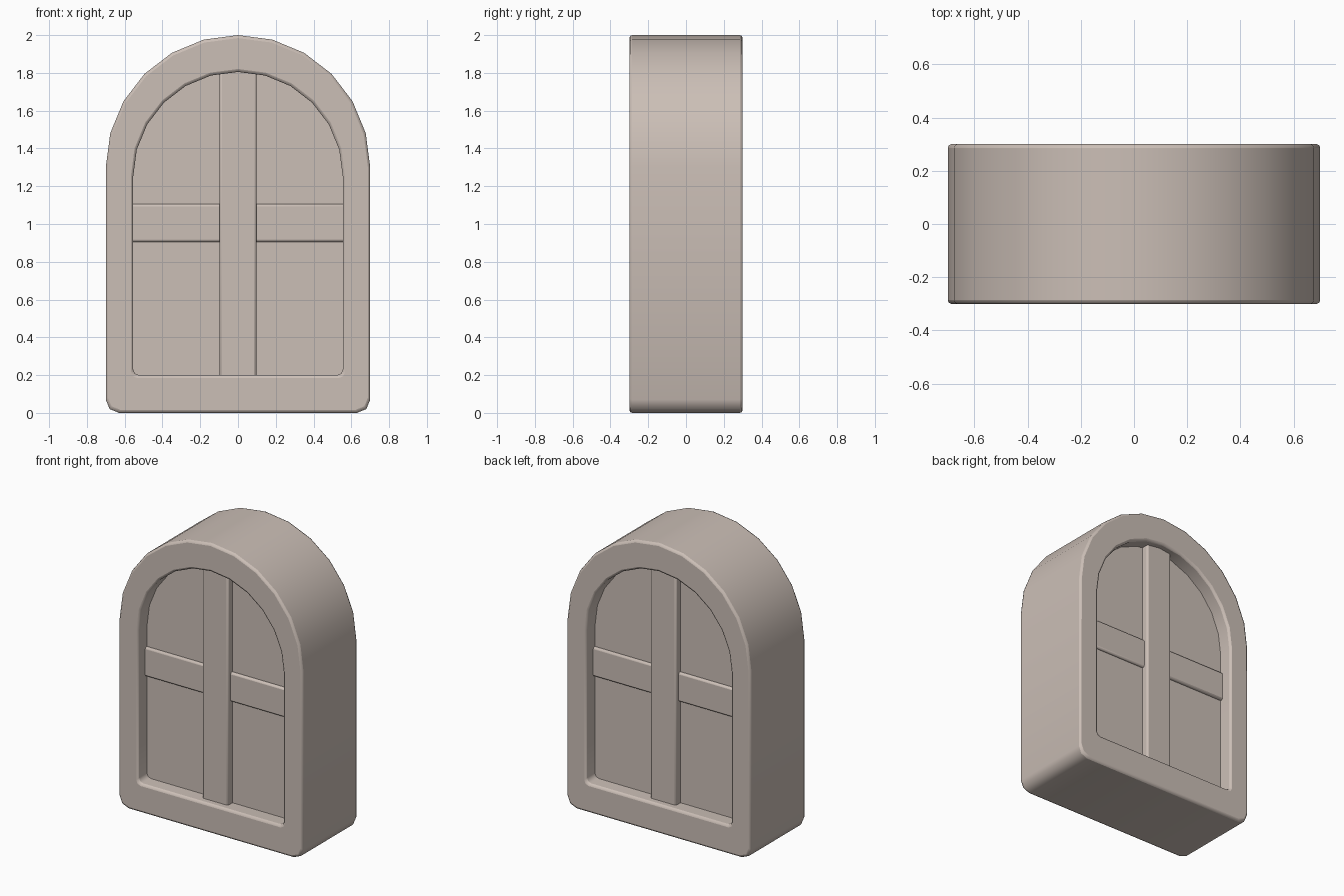
import bpy, bmesh, math

if "Cube" in bpy.data.objects:
    bpy.data.objects.remove(bpy.data.objects["Cube"])

stone = bpy.data.materials.new("warm_grey_stone")
stone.diffuse_color = (0.60, 0.52, 0.47, 1)
stone.use_nodes = True
stone.node_tree.nodes["Principled BSDF"].inputs["Base Color"].default_value = stone.diffuse_color


def arch(half, base, spring, corner):
    """Closed arch outline in x/z: semicircle top, clipped round bottom corners."""
    pts = [(half * math.cos(math.radians(a)), spring + half * math.sin(math.radians(a)))
           for a in range(0, 181, 15)]
    for cx, start in ((-half + corner, 180), (half - corner, 270)):
        for k in range(3):
            a = math.radians(start + 45 * k)
            pts.append((cx + corner * math.cos(a), base + corner + corner * math.sin(a)))
    return pts


def finish(name, bm, bevel):
    bmesh.ops.recalc_face_normals(bm, faces=bm.faces)
    mesh = bpy.data.meshes.new(name)
    bm.to_mesh(mesh)
    bm.free()
    mesh.materials.append(stone)
    ob = bpy.data.objects.new(name, mesh)
    bpy.context.collection.objects.link(ob)
    bpy.context.view_layer.objects.active = ob
    ob.select_set(True)
    bpy.ops.object.shade_smooth_by_angle(angle=math.radians(50))
    ob.select_set(False)
    if bevel:
        m = ob.modifiers.new("soft_edges", 'BEVEL')
        m.width, m.segments = bevel, 2
        m.limit_method, m.angle_limit = 'ANGLE', math.radians(60)
        # bevel before the smoothing step
        ob.modifiers.move(len(ob.modifiers) - 1, 0)
    return ob


def loop(bm, pts, y):
    return [bm.verts.new((x, y, z)) for x, z in pts]


def bridge(bm, a, b):
    for i in range(len(a)):
        j = (i + 1) % len(a)
        bm.faces.new((a[i], a[j], b[j], b[i]))


outer = arch(0.70, 0.0, 1.30, 0.07)
inner = arch(0.555, 0.20, 1.25, 0.03)

# Arched frame, open through the middle
bm = bmesh.new()
rings = [loop(bm, outer, -0.3), loop(bm, inner, -0.3),
         loop(bm, inner, 0.3), loop(bm, outer, 0.3)]
for k in range(4):
    bridge(bm, rings[k], rings[(k + 1) % 4])
finish("frame", bm, 0.015)

# Recessed panel filling the opening
bm = bmesh.new()
front, back = loop(bm, inner, -0.2), loop(bm, inner, 0.2)
bridge(bm, front, back)
bm.faces.new(front)
bm.faces.new(back)
finish("panel", bm, 0)


def bar(name, x, y, z0, z1):
    bm = bmesh.new()
    bmesh.ops.create_cube(bm, size=1)
    for v in bm.verts:
        v.co = (v.co.x * 2 * x, v.co.y * 2 * y, z0 + (v.co.z + 0.5) * (z1 - z0))
    finish(name, bm, 0.012)


# Cross bars, showing on both sides
bar("upright_bar", 0.098, 0.25, 0.16, 1.84)
bar("cross_bar", 0.58, 0.22, 0.905, 1.105)
